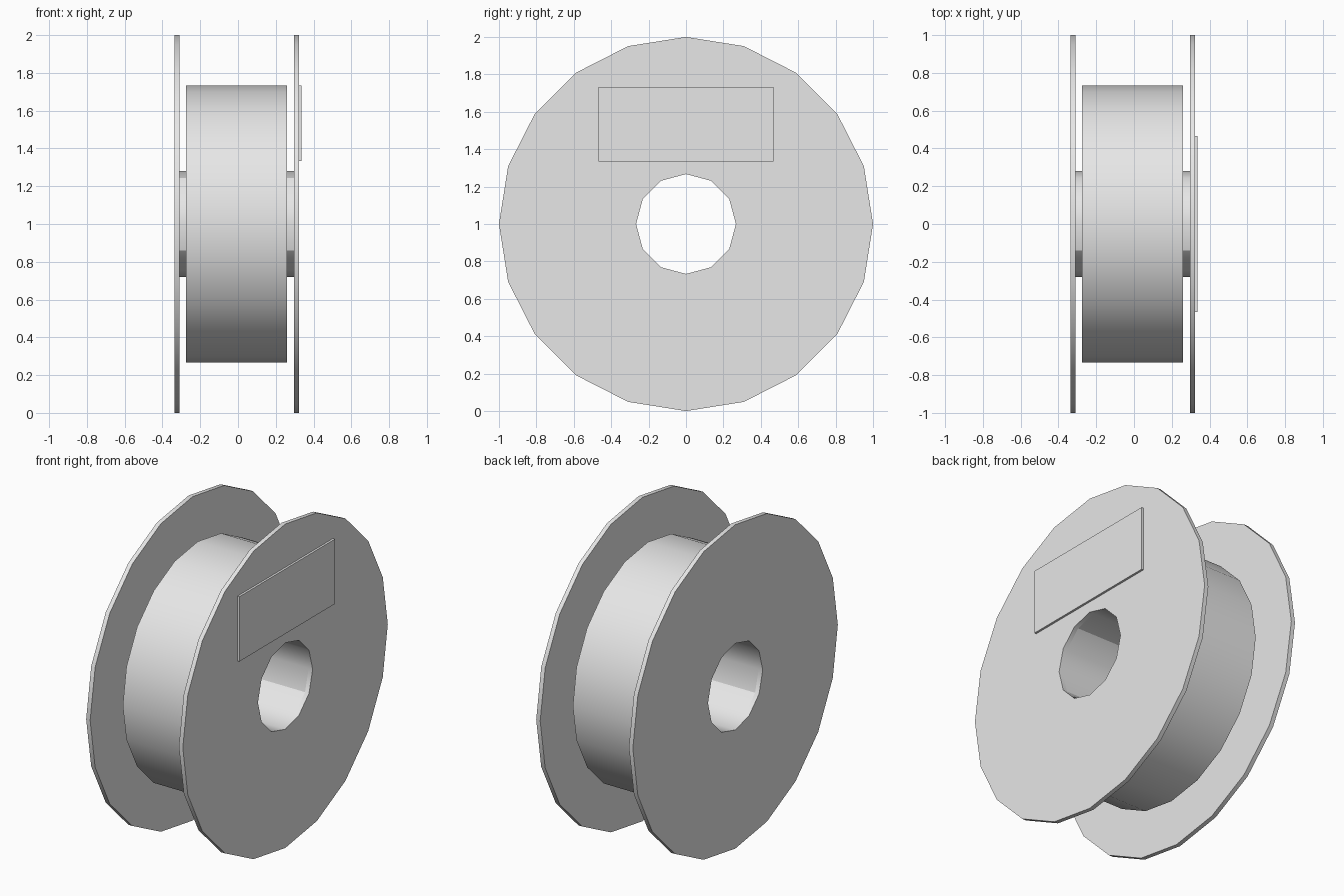
import bpy
import bmesh
from math import cos, sin, radians, atan2, degrees, tau

if "Cube" in bpy.data.objects:
    bpy.data.objects.remove(bpy.data.objects["Cube"])

CENTRE_X = -0.007   # spool is offset by the label plate's thickness
AXLE_Z = 1.0
HOLE_R = 0.267

grey = bpy.data.materials.new("plain grey")
grey.use_nodes = True
colour = (0.8, 0.8, 0.8, 1)
grey.diffuse_color = colour
grey.node_tree.nodes["Principled BSDF"].inputs["Base Color"].default_value = colour


def finish(name, bm):
    bmesh.ops.recalc_face_normals(bm, faces=bm.faces)
    mesh = bpy.data.meshes.new(name)
    bm.to_mesh(mesh)
    bm.free()
    mesh.materials.append(grey)
    ob = bpy.data.objects.new(name, mesh)
    bpy.context.collection.objects.link(ob)
    bpy.ops.object.select_all(action="DESELECT")
    ob.select_set(True)
    bpy.context.view_layer.objects.active = ob
    bpy.ops.object.shade_smooth_by_angle(angle=radians(31))
    return ob


def ring(bm, radius, sides, x):
    return [bm.verts.new((x, radius * cos(tau * i / sides),
                          AXLE_Z + radius * sin(tau * i / sides)))
            for i in range(sides)]


def tube(name, outer, inner, sides, inner_sides, x0, x1):
    """Ring-shaped solid along x, with a hole that may have fewer sides."""
    bm = bmesh.new()
    x0, x1 = x0 + CENTRE_X, x1 + CENTRE_X
    for radius, n in ((outer, sides), (inner, inner_sides)):
        a, b = ring(bm, radius, n, x0), ring(bm, radius, n, x1)
        for i in range(n):
            j = (i + 1) % n
            bm.faces.new((a[i], a[j], b[j], b[i]))
    # cap each end between the outer and inner loops
    bm.edges.ensure_lookup_table()
    for x in (x0, x1):
        loop = [e for e in bm.edges if all(abs(v.co.x - x) < 1e-5 for v in e.verts)]
        bmesh.ops.triangle_fill(bm, edges=loop, use_beauty=True, normal=(1, 0, 0))
    bmesh.ops.dissolve_limit(bm, angle_limit=radians(1), verts=[],
                             edges=[e for e in bm.edges
                                    if all(abs(f.normal.x) > 0.9 for f in e.link_faces)])
    return finish(name, bm)


# Flanges
for side, name in ((-1, "right_flange"), (1, "left_flange")):
    x0, x1 = sorted((side * 0.303, side * 0.33))
    tube(name, 1.0, HOLE_R, 20, 12, x0, x1)

# Hub, with a few creased facets
hub = tube("hub", 0.281, HOLE_R, 12, 12, -0.303, 0.303)
for edge in hub.data.edges:
    a, b = (hub.data.vertices[v].co for v in edge.vertices)
    if abs(a.x - b.x) > 0.1:
        angle = round(degrees(atan2(a.z - AXLE_Z, a.y))) % 360
        if angle in (120, 210, 330):
            edge.use_edge_sharp = True

# Wound coil
tube("coil", 0.733, 0.281, 20, 12, -0.267, 0.267)

# Label plate on the left flange
bm = bmesh.new()
bmesh.ops.create_cube(bm, size=1)
bmesh.ops.scale(bm, vec=(0.0134, 0.933, 0.4), verts=bm.verts)
bmesh.ops.translate(bm, vec=(0.3297, 0, 1.533), verts=bm.verts)
finish("label_plate", bm)
